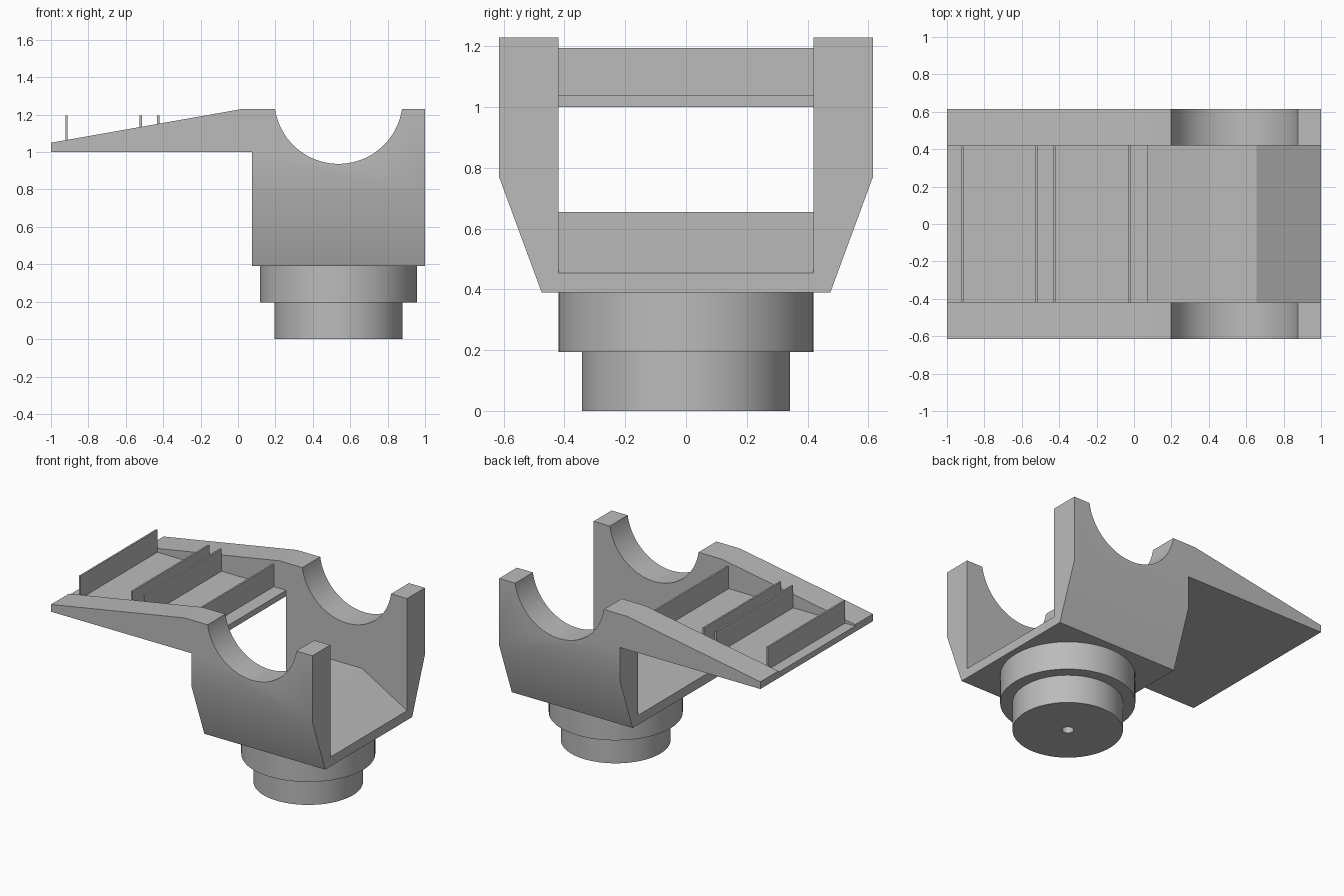
import bpy, bmesh, math
from mathutils import Vector

cube = bpy.data.objects.get("Cube")
if cube:
    bpy.data.objects.remove(cube, do_unlink=True)

grey = bpy.data.materials.new("plain_grey")
grey.use_nodes = True
COLOUR = (0.5, 0.5, 0.5, 1)
grey.diffuse_color = COLOUR
grey.node_tree.nodes["Principled BSDF"].inputs["Base Color"].default_value = COLOUR

INNER, OUTER, FOOT = 0.42, 0.615, 0.475   # half widths of the cradle
BACK, FRONT = 0.075, 1.0                  # cradle ends along x
BASE, BEND, DECK, TOP = 0.39, 0.77, 1.0, 1.23
AXIS = 0.5375                             # x of the saddle and pedestal


def finish(bm, name):
    bmesh.ops.recalc_face_normals(bm, faces=bm.faces)
    mesh = bpy.data.meshes.new(name)
    bm.to_mesh(mesh)
    bm.free()
    mesh.materials.append(grey)
    obj = bpy.data.objects.new(name, mesh)
    bpy.context.scene.collection.objects.link(obj)
    bpy.ops.object.select_all(action='DESELECT')
    obj.select_set(True)
    bpy.context.view_layer.objects.active = obj
    bpy.ops.object.shade_smooth_by_angle(angle=math.radians(30))
    return obj


def extrude_profile(profile, y0, y1):
    """Side outline (x, z) extruded from y0 to y1."""
    bm = bmesh.new()
    face = bm.faces.new([bm.verts.new((x, y0, z)) for x, z in profile])
    new = bmesh.ops.extrude_face_region(bm, geom=[face], use_keep_orig=True)["geom"]
    verts = [g for g in new if isinstance(g, bmesh.types.BMVert)]
    bmesh.ops.translate(bm, verts=verts, vec=(0, y1 - y0, 0))
    return bm


# Side walls with a round saddle, a sloping arm and a tapered lower half
radius, centre_z, steps = 0.343, 1.28, 40
tilt = math.asin((centre_z - TOP) / radius)
arc = []
for i in range(steps + 1):
    a = -tilt - (math.pi - 2 * tilt) * i / steps
    arc.append((AXIS + radius * math.cos(a), centre_z + radius * math.sin(a)))
wall = [(-1, DECK), (BACK, DECK), (BACK, BASE), (FRONT, BASE), (FRONT, TOP)]
wall += arc + [(0.02, TOP), (-1, 1.05)]
for side, name in ((1, "left_wall"), (-1, "right_wall")):
    bm = extrude_profile(wall, side * INNER, side * OUTER)
    bmesh.ops.bisect_plane(bm, geom=bm.verts[:] + bm.edges[:] + bm.faces[:],
                           plane_co=Vector((0, 0, BEND)), plane_no=Vector((0, 0, 1)))
    for v in bm.verts:
        if v.co.z < BASE + 0.01 and abs(v.co.y) > INNER + 0.01:
            v.co.y = side * FOOT
    finish(bm, name)

# Cradle floor with a raised middle
floor = [(BACK, BASE), (FRONT, BASE), (FRONT, 0.455), (0.655, 0.655),
         (0.42, 0.655), (BACK, 0.455)]
finish(extrude_profile(floor, -INNER, INNER), "cradle_floor")


def slab(name, x0, x1, z0, z1):
    outline = [(x0, z0), (x1, z0), (x1, z1), (x0, z1)]
    finish(extrude_profile(outline, -INNER, INNER), name)


# Deck plate and its upright ribs
slab("deck_plate", -1, BACK, DECK, 1.04)
for i, x in enumerate((-0.917, -0.52, -0.426, -0.026)):
    slab(f"deck_rib_{i + 1}", x - 0.006, x + 0.006, 1.02, 1.195)

# Stepped round pedestal with a bolt hole underneath
bm = bmesh.new()
outline = [(0, 0.3), (0.036, 0.3), (0.036, 0), (0.343, 0), (0.343, 0.195),
           (0.42, 0.195), (0.42, BASE), (0, BASE)]
ring = [bm.verts.new((AXIS + r, 0, z)) for r, z in outline]
edges = [bm.edges.new(pair) for pair in zip(ring, ring[1:])]
bmesh.ops.spin(bm, geom=ring + edges, cent=(AXIS, 0, 0), axis=(0, 0, 1),
               angle=math.tau, steps=72, use_merge=False)
bmesh.ops.remove_doubles(bm, verts=bm.verts, dist=0.0005)
finish(bm, "pedestal")
